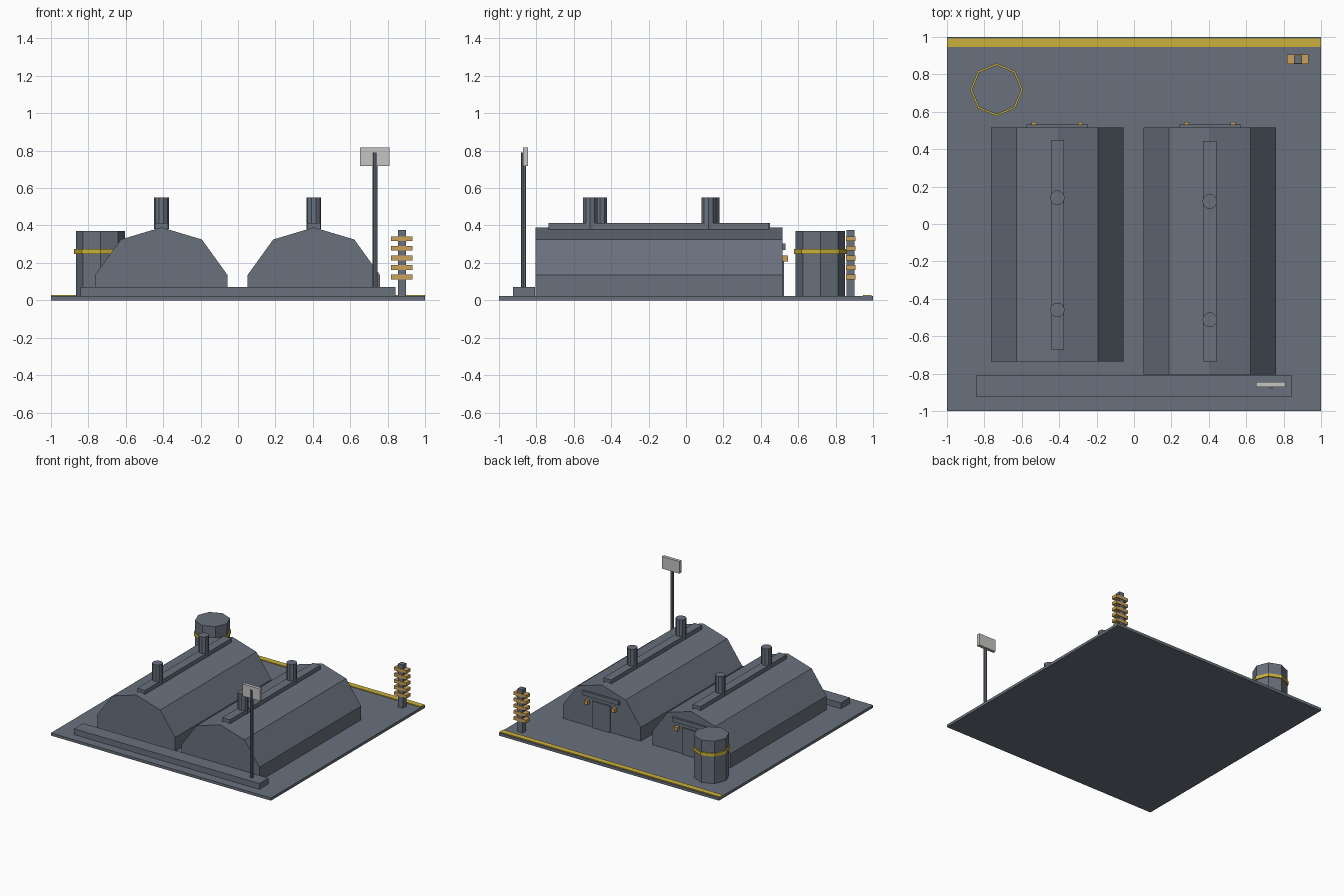
import bpy
import math

cube = bpy.data.objects.get("Cube")
if cube:
    bpy.data.objects.remove(cube, do_unlink=True)


def material(name, color):
    m = bpy.data.materials.new(name)
    m.use_nodes = True
    m.diffuse_color = (*color, 1)
    m.node_tree.nodes["Principled BSDF"].inputs["Base Color"].default_value = (*color, 1)
    return m


STEEL = material("blue_grey_steel", (0.14, 0.165, 0.205))
YELLOW = material("hazard_yellow", (0.6, 0.44, 0.045))
AMBER = material("amber", (0.6, 0.36, 0.1))
PALE = material("pale_grey", (0.56, 0.56, 0.55))


def mesh_object(name, verts, faces, mat):
    mesh = bpy.data.meshes.new(name)
    mesh.from_pydata(verts, [], faces)
    mesh.materials.append(mat)
    ob = bpy.data.objects.new(name, mesh)
    bpy.context.collection.objects.link(ob)
    return ob


def box(name, x, y, z, mat=STEEL):
    """Box from (min, max) pairs on each axis."""
    verts = [(a, b, c) for a in x for b in y for c in z]
    faces = [(0, 1, 3, 2), (4, 6, 7, 5), (0, 4, 5, 1), (2, 3, 7, 6), (0, 2, 6, 4), (1, 5, 7, 3)]
    return mesh_object(name, verts, faces, mat)


def around(center, size):
    return (center - size / 2, center + size / 2)


def prism(name, x, y, z, radius, sides, mat=STEEL):
    """Upright faceted cylinder."""
    ring = [(x + radius * math.cos(i * math.tau / sides),
             y + radius * math.sin(i * math.tau / sides)) for i in range(sides)]
    verts = [(a, b, h) for h in z for a, b in ring]
    faces = [(i, (i + 1) % sides, sides + (i + 1) % sides, sides + i) for i in range(sides)]
    faces += [tuple(reversed(range(sides))), tuple(range(sides, 2 * sides))]
    return mesh_object(name, verts, faces, mat)


def shed(side, x, y, ridge_y, vents):
    # Hull: angular arch profile run along y
    half = [(0.354, 0.02), (0.354, 0.135), (0.217, 0.325)]
    profile = half + [(0, 0.39)] + [(-a, h) for a, h in reversed(half)]
    n = len(profile)
    verts = [(x + a, d, h) for d in y for a, h in profile]
    faces = [(i, n + i, n + (i + 1) % n, (i + 1) % n) for i in range(n)]
    faces += [tuple(range(n)), tuple(reversed(range(n, 2 * n)))]
    mesh_object(side + "_shed_hull", verts, faces, STEEL)
    # Ridge cap and chimneys
    box(side + "_ridge_cap", around(x, 0.07), ridge_y, (0.365, 0.413))
    for i, v in enumerate(vents):
        prism(f"{side}_vent_{i + 1}", x, v, (0.38, 0.55), 0.04, 10)
    # Rear door, canopy and lamps
    back = y[1]
    box(side + "_door", around(x, 0.16), (back - 0.01, back + 0.01), (0.02, 0.24))
    box(side + "_door_lintel", around(x, 0.33), (back - 0.01, back + 0.016), (0.27, 0.305))
    for s in (-1, 1):
        box(f"{side}_lamp_{'right' if s < 0 else 'left'}", around(x + s * 0.124, 0.027),
            (back - 0.005, back + 0.03), (0.207, 0.24), AMBER)


# Ground slab, rear stripe and front sill
box("ground_slab", (-1, 1), (-1, 1), (0, 0.022))
box("rear_stripe", (-1, 1), (0.947, 0.993), (0.02, 0.029), YELLOW)
box("front_sill", (-0.842, 0.842), (-0.925, -0.808), (0.02, 0.07))

# Twin sheds
shed("right", -0.41, (-0.735, 0.515), (-0.672, 0.45), (-0.46, 0.14))
shed("left", 0.405, (-0.805, 0.515), (-0.735, 0.445), (-0.512, 0.12))

# Storage tank with band
prism("tank", -0.735, 0.718, (0.02, 0.37), 0.132, 8)
prism("tank_band", -0.735, 0.718, (0.247, 0.273), 0.141, 8, YELLOW)

# Insulator post
box("insulator_post", around(0.877, 0.043), around(0.88, 0.043), (0.02, 0.377))
for i in range(5):
    box(f"insulator_plate_{i + 1}", around(0.876, 0.114), around(0.88, 0.05),
        around(0.125 + i * 0.051, 0.026), AMBER)

# Sign on a pole
prism("sign_pole", 0.733, -0.868, (0.06, 0.79), 0.013, 8)
box("sign_board", (0.652, 0.811), (-0.872, -0.846), (0.718, 0.818), PALE)
